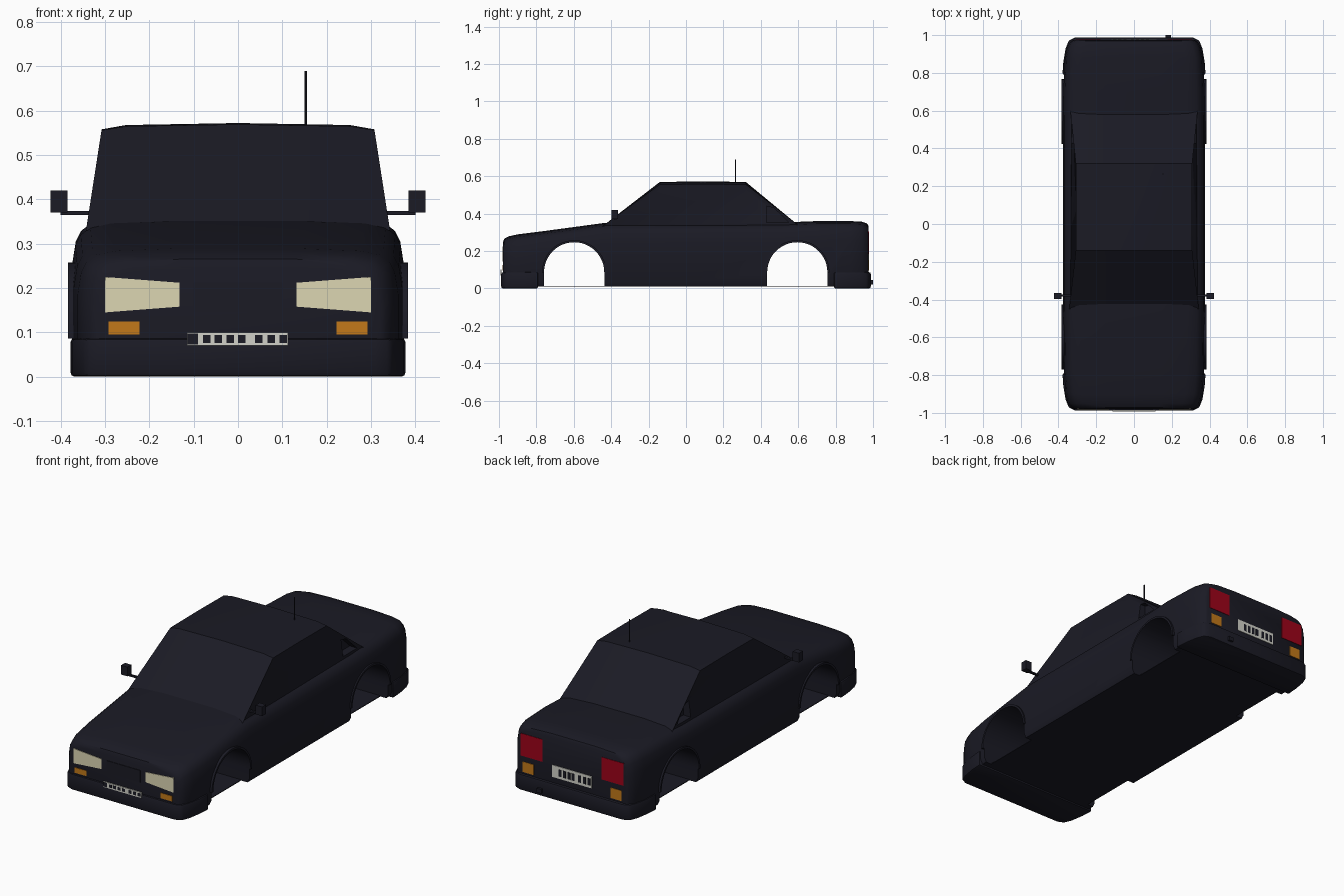
import bpy, bmesh, math
from mathutils import Vector

cube = bpy.data.objects.get("Cube")
if cube:
    bpy.data.objects.remove(cube, do_unlink=True)


def material(name, rgb):
    m = bpy.data.materials.new(name)
    m.use_nodes = True
    m.diffuse_color = (*rgb, 1)
    bsdf = next(n for n in m.node_tree.nodes if n.type == 'BSDF_PRINCIPLED')
    bsdf.inputs["Base Color"].default_value = (*rgb, 1)
    return m


PAINT = material("dark_paint", (0.0105, 0.0105, 0.018))
CREAM = material("headlight_cream", (0.72, 0.67, 0.45))
AMBER = material("indicator_amber", (0.54, 0.19, 0.01))
RED = material("tail_red", (0.34, 0.001, 0.01))
WHITE = material("plate_white", (0.64, 0.64, 0.58))


def finish(bm, name, mat, smooth=False, bevel=0):
    bmesh.ops.recalc_face_normals(bm, faces=bm.faces)
    mesh = bpy.data.meshes.new(name)
    bm.to_mesh(mesh)
    bm.free()
    ob = bpy.data.objects.new(name, mesh)
    bpy.context.collection.objects.link(ob)
    mesh.materials.append(mat)
    bpy.ops.object.select_all(action='DESELECT')
    ob.select_set(True)
    bpy.context.view_layer.objects.active = ob
    if bevel:
        mod = ob.modifiers.new("bevel", 'BEVEL')
        mod.width, mod.segments = bevel, 2
        mod.limit_method = 'ANGLE'
        bpy.ops.object.modifier_apply(modifier=mod.name)
    if smooth:
        bpy.ops.object.shade_smooth_by_angle(angle=math.radians(35))
    return ob


def prism(name, outline, axis, lo, hi, mat=PAINT, **kw):
    """Extrude a 2D outline along an axis (the other two axes in xyz order)."""
    bm = bmesh.new()

    def ring(t):
        out = []
        for p in outline:
            co = list(p)
            co.insert(axis, t)
            out.append(bm.verts.new(co))
        return out
    a, b = ring(lo), ring(hi)
    bm.faces.new(a)
    bm.faces.new(b)
    for i in range(len(a)):
        j = (i + 1) % len(a)
        bm.faces.new((a[i], a[j], b[j], b[i]))
    return finish(bm, name, mat, **kw)


def box(name, x0, x1, y0, y1, z0, z1, mat=PAINT, **kw):
    return prism(name, [(x0, y0), (x1, y0), (x1, y1), (x0, y1)], 2, z0, z1, mat, **kw)


def cut(ob, cutter):
    mod = ob.modifiers.new("cut", 'BOOLEAN')
    mod.operation, mod.solver, mod.object = 'DIFFERENCE', 'EXACT', cutter
    bpy.context.view_layer.objects.active = ob
    bpy.ops.object.modifier_apply(modifier=mod.name)
    bpy.data.objects.remove(cutter, do_unlink=True)


def arc(y, r, n=24):
    return [(y + r * math.cos(math.pi * i / n), 0.086 + r * math.sin(math.pi * i / n))
            for i in range(n + 1)]


# Lower body: cross-sections (y, half width, deck height) lofted front to back
stations = [(-.979, .32, .242), (-.972, .333, .26), (-.95, .35, .273), (-.90, .362, .284),
            (-.78, .371, .299), (-.43, .375, .346), (0, .375, .346), (.5, .375, .347),
            (.7, .374, .355), (.88, .366, .355), (.94, .352, .352), (.968, .334, .342),
            (.975, .322, .33)]
bm = bmesh.new()
rings = []
for y, w, h in stations:
    half = [(w - .012, .01), (w, .035), (w, h - .10), (w - .008, h - .05),
            (w - .02, h - .026), (w - .042, h - .009), (w - .09, h), (w * .4, h + .005)]
    pts = half + [(-x, z) for x, z in reversed(half)]
    rings.append([bm.verts.new((x, y, z)) for x, z in pts])
for a, b in zip(rings, rings[1:]):
    for i in range(len(a)):
        j = (i + 1) % len(a)
        bm.faces.new((a[i], a[j], b[j], b[i]))
bm.faces.new(rings[0])
bm.faces.new(rings[-1])
body = finish(bm, "lower_body", PAINT)

# Wheel arches cut through, each side with a thin lip, and a floor pan between
for end, yc in (("front", -.598), ("rear", .595)):
    opening = arc(yc, .161) + [(yc - .161, -.1), (yc + .161, -.1)]
    cut(body, prism("arch_cutter", opening, 0, -.6, .6))
    box(f"{end}_floor_pan", -.325, .325, yc - .17, yc + .17, .010, .014)
    for side, s in (("left", 1), ("right", -1)):
        lip = arc(yc, .161) + arc(yc, .172)[::-1]
        prism(f"{end}_{side}_arch_lip", lip, 0, s * .355, s * .383, smooth=True)
bpy.context.view_layer.objects.active = body
body.select_set(True)
bpy.ops.object.shade_smooth_by_angle(angle=math.radians(35))

# Cabin: crowned grid over the screens and roof, with inset side windows
bm = bmesh.new()
rows = []
for y, z, w, crown in [(-.45, .33, .343, 0), (-.14, .556, .308, .012), (.09, .558, .308, .013),
                       (.32, .556, .308, .012), (.61, .33, .338, 0)]:
    rows.append([bm.verts.new((w * t, y, z + crown * c))
                 for t, c in ((-1, 0), (-.82, .75), (0, 1.1), (.82, .75), (1, 0))])
for a, b in zip(rows, rows[1:]):
    for i in range(4):
        bm.faces.new((a[i], a[i + 1], b[i + 1], b[i]))
bm.faces.new(rows[0] + rows[-1][::-1])
sides = [bm.faces.new([r[k] for r in rows]) for k in (0, -1)]
bmesh.ops.recalc_face_normals(bm, faces=bm.faces)
bmesh.ops.inset_individual(bm, faces=sides, thickness=.022, depth=0)
for f in sides:
    bmesh.ops.translate(bm, verts=f.verts, vec=f.normal * -.006)
cabin = finish(bm, "cabin", PAINT, smooth=True)
for s in (1, -1):
    cut(cabin, prism("quarter_cutter", [(.43, .352), (.43, .44), (.47, .43), (.55, .352)],
                     0, s * .285, s * .4))

# Bumpers, rounded in plan
for name, s in (("front_bumper", -1), ("rear_bumper", 1)):
    half = [(.31, .988), (.345, .972), (.362, .93), (.374, .86), (.379, .79)]
    plan = [(x, s * y) for x, y in half] + [(-x, s * y) for x, y in reversed(half)]
    prism(name, plan, 2, 0, .087, smooth=True, bevel=.01)

# Lights, mirrored left and right
for side, s in (("left", 1), ("right", -1)):
    def lamp(name, pts, y0, y1, mat):
        prism(f"{side}_{name}", [(s * x, z) for x, z in pts], 1, y0, y1, mat)

    def rect(x0, x1, z0, z1):
        return [(x0, z0), (x1, z0), (x1, z1), (x0, z1)]
    lamp("headlight", [(.132, .158), (.30, .145), (.30, .225), (.132, .212)], -.982, -.975, CREAM)
    lamp("front_indicator", rect(.222, .292, .095, .124), -.982, -.975, AMBER)
    lamp("tail_light", rect(.177, .308, .183, .304), .971, .9775, RED)
    lamp("rear_indicator", rect(.23, .297, .097, .153), .971, .9775, AMBER)
    # Door mirror and its arm
    x0, x1 = sorted((s * .385, s * .423))
    box(f"{side}_mirror", x0, x1, -.398, -.364, .37, .42)
    x0, x1 = sorted((s * .32, s * .40))
    box(f"{side}_mirror_arm", x0, x1, -.384, -.372, .365, .374)

# Grille panel and number plates with plain dark blocks
box("grille_panel", -.10, .10, -.982, -.975, .147, .212)
box("front_plate", -.115, .113, -.992, -.986, .07, .10, WHITE)
box("rear_plate", -.118, .118, .972, .978, .118, .183, WHITE)
for i, x in enumerate((-.102, -.071, -.045, -.018, .008, .047, .075, .102)):
    r = .012 if i == 0 else .0085
    box(f"front_plate_block_{i}", x - r, x + r, -.993, -.991, .085 - r, .085 + r)
    if i:
        box(f"rear_plate_block_{i}", -x - r, -x + r, .977, .979, .131, .169)

# Exhaust tip and roof aerial
box("exhaust_tip", .168, .196, .93, 1.0, .022, .044)
bm = bmesh.new()
bmesh.ops.create_cone(bm, cap_ends=True, segments=8, radius1=.003, radius2=.003, depth=.14)
bmesh.ops.translate(bm, verts=bm.verts, vec=Vector((.153, .265, .62)))
finish(bm, "roof_aerial", PAINT, smooth=True)
